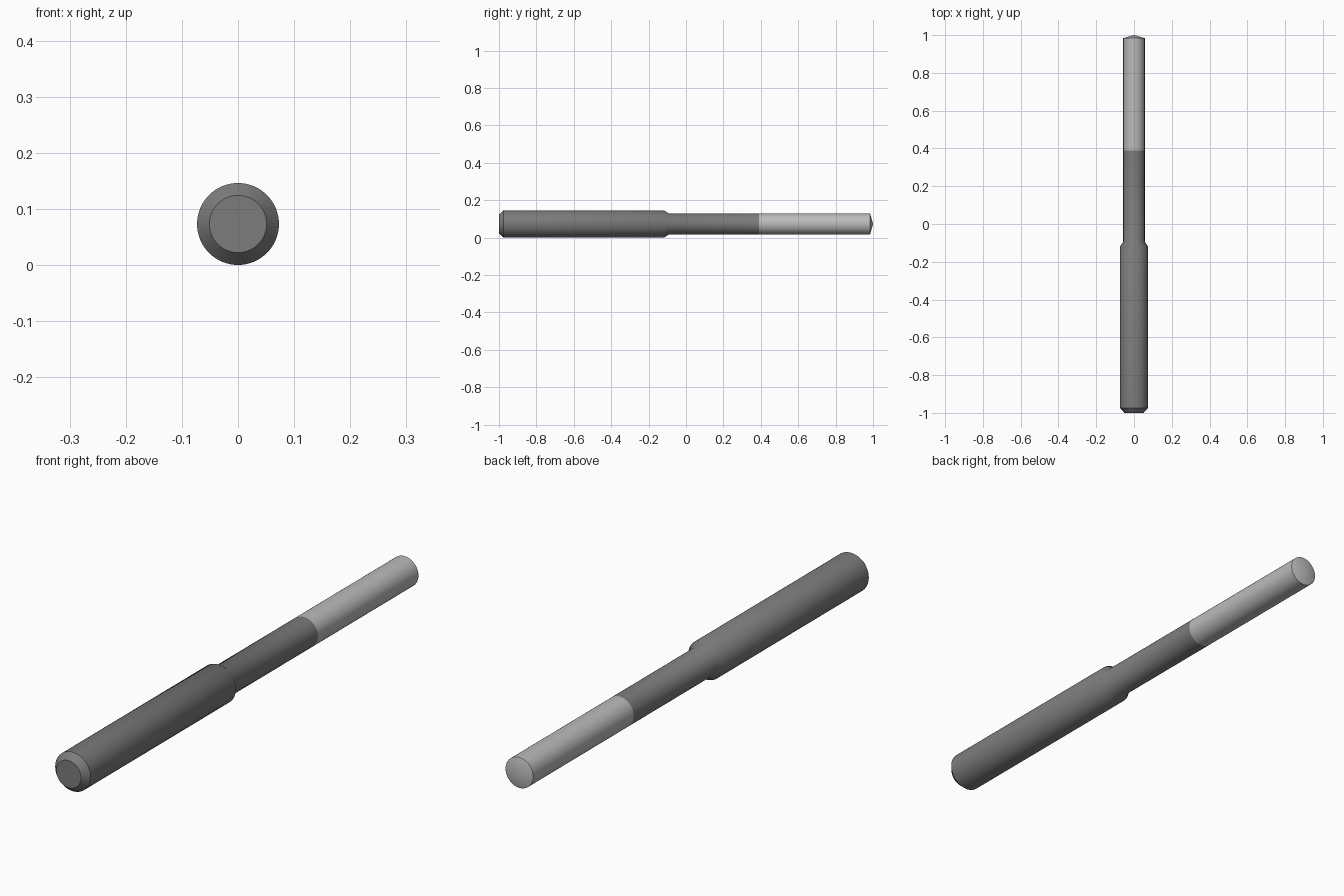
import bpy, bmesh, math

if "Cube" in bpy.data.objects:
    bpy.data.objects.remove(bpy.data.objects["Cube"])

R = 0.073    # shank radius, also the height of the axis
N = 0.057    # neck and tip radius
SIDES = 64


def grey(name, v):
    m = bpy.data.materials.new(name)
    m.diffuse_color = (v, v, v, 1)
    m.use_nodes = True
    m.node_tree.nodes["Principled BSDF"].inputs["Base Color"].default_value = m.diffuse_color
    return m


def lathe(name, profile, material):
    """Revolve (y, radius) points around the long axis."""
    bm = bmesh.new()
    verts = [bm.verts.new((r, y, R)) for y, r in profile]
    edges = [bm.edges.new(pair) for pair in zip(verts, verts[1:])]
    bmesh.ops.spin(bm, geom=verts + edges, cent=(0, 0, R), axis=(0, 1, 0),
                   angle=math.tau, steps=SIDES, use_duplicate=False)
    bmesh.ops.remove_doubles(bm, verts=bm.verts, dist=1e-5)
    bmesh.ops.recalc_face_normals(bm, faces=bm.faces)
    # make sure the open-ended shells face outward
    if sum(f.normal.x * f.calc_center_median().x for f in bm.faces) < 0:
        bmesh.ops.reverse_faces(bm, faces=bm.faces)
    me = bpy.data.meshes.new(name)
    bm.to_mesh(me)
    bm.free()
    ob = bpy.data.objects.new(name, me)
    bpy.context.collection.objects.link(ob)
    me.materials.append(material)
    bpy.ops.object.select_all(action='DESELECT')
    ob.select_set(True)
    bpy.context.view_layer.objects.active = ob
    bpy.ops.object.shade_smooth_by_angle(angle=math.radians(35))
    return ob


dark = grey("dark_steel", 0.2)
light = grey("bright_steel", 0.5)

# Shank with chamfered end, tapered shoulder and slimmer neck
lathe("shank", [(-1, 0), (-1, 0.051), (-0.975, R), (-0.117, R),
                (-0.093, N), (0.39, N)], dark)

# Bright tip section ending in a shallow cone
tip = lathe("tip", [(0.39, N), (0.984, N), (1, 0)], light)
